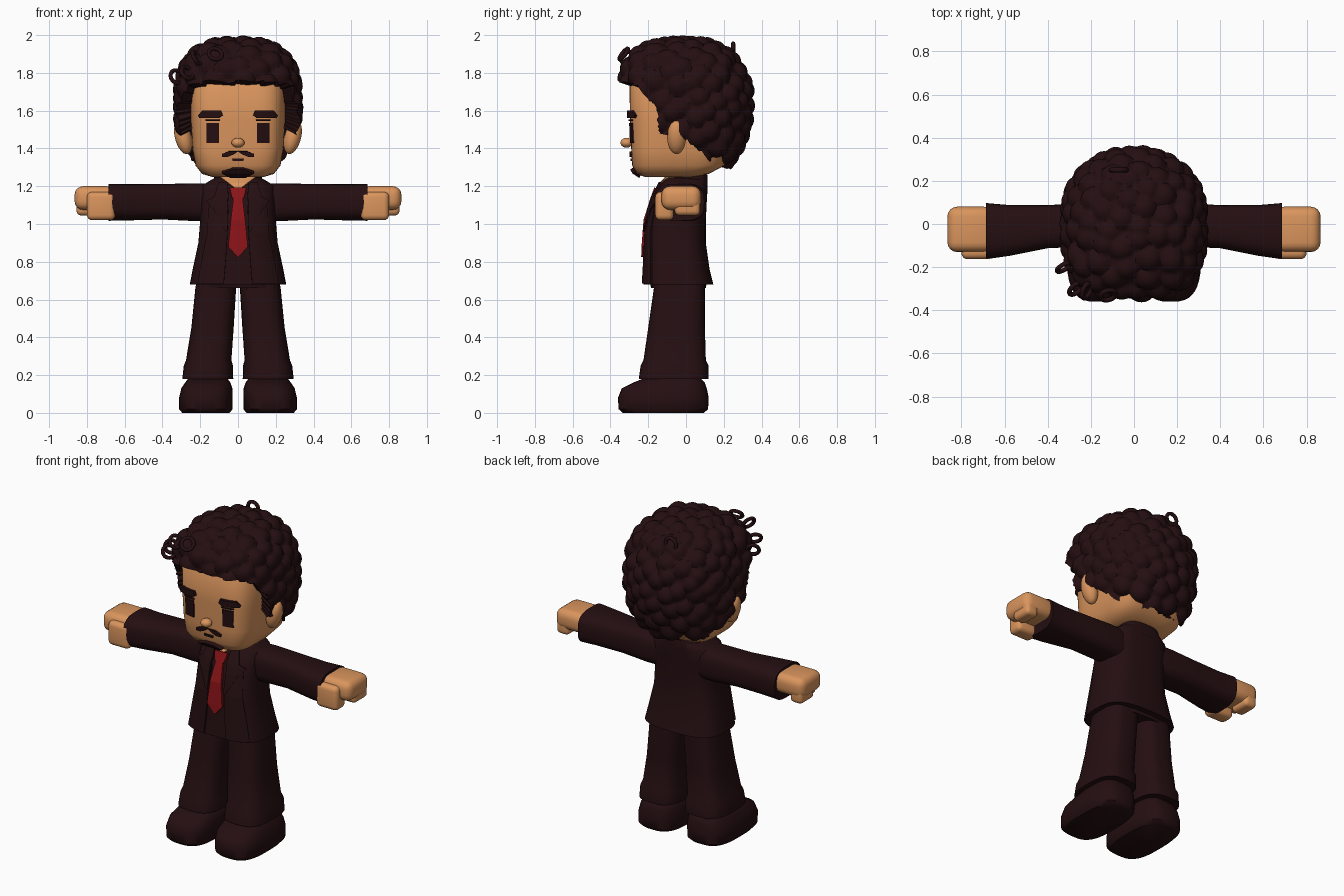
import bpy, bmesh, math, random
from mathutils import Vector, kdtree

if "Cube" in bpy.data.objects:
    bpy.data.objects.remove(bpy.data.objects["Cube"])


def material(name, rgb):
    mat = bpy.data.materials.new(name)
    mat.use_nodes = True
    mat.diffuse_color = (*rgb, 1)
    mat.node_tree.nodes["Principled BSDF"].inputs["Base Color"].default_value = (*rgb, 1)
    return mat


DARK = material("dark brown", (0.018, 0.0045, 0.0055))
SKIN = material("skin", (0.70, 0.30, 0.11))
RED = material("tie red", (0.26, 0.007, 0.009))


def finish(name, bm, mat, mirror=False, smooth=True):
    bmesh.ops.recalc_face_normals(bm, faces=bm.faces)
    mesh = bpy.data.meshes.new(name)
    bm.to_mesh(mesh)
    bm.free()
    mesh.materials.append(mat)
    obj = bpy.data.objects.new(name, mesh)
    bpy.context.collection.objects.link(obj)
    if smooth:
        bpy.ops.object.select_all(action="DESELECT")
        obj.select_set(True)
        bpy.context.view_layer.objects.active = obj
        bpy.ops.object.shade_smooth_by_angle(angle=math.radians(45))
    if mirror:
        obj.modifiers.new("Mirror", "MIRROR").use_mirror_merge = False
    return obj


def loft(name, sections, mat, n=3, along_x=False, mirror=False, count=40):
    """Rounded-box sections (t, centre u, centre v, radius u, radius v) joined in order."""
    bm = bmesh.new()
    rings = []
    for t, cu, cv, ru, rv in sections:
        ring = []
        for i in range(count):
            a = math.tau * i / count
            c, s = math.cos(a), math.sin(a)
            u = cu + ru * math.copysign(abs(c) ** (2 / n), c)
            v = cv + rv * math.copysign(abs(s) ** (2 / n), s)
            ring.append(bm.verts.new((t, u, v) if along_x else (u, v, t)))
        rings.append(ring)
    for lo, hi in zip(rings, rings[1:]):
        for i in range(count):
            j = (i + 1) % count
            bm.faces.new((lo[i], lo[j], hi[j], hi[i]))
    bm.faces.new(rings[0])
    bm.faces.new(rings[-1])
    return finish(name, bm, mat, mirror)


def interp(rows, t):
    """Linear blend of rows keyed by their first value."""
    if t <= rows[0][0]:
        return rows[0][1:]
    for a, b in zip(rows, rows[1:]):
        if t <= b[0]:
            f = (t - a[0]) / (b[0] - a[0])
            return [p + (q - p) * f for p, q in zip(a[1:], b[1:])]
    return rows[-1][1:]


def plate(name, rows, mat, body, n, lift, thick, mirror=False, cols=6):
    """Thin plate of rows (z, x start, x end) wrapped on the front of a lofted body."""
    bm = bmesh.new()
    grid = []
    for z, x0, x1 in rows:
        cx, cy, rx, ry = interp(body, z)
        line = []
        for i in range(cols + 1):
            x = x0 + (x1 - x0) * i / cols
            s = min(abs(x - cx) / rx, 1)
            line.append(bm.verts.new((x, cy - ry * (1 - s ** n) ** (1 / n) - lift, z)))
        grid.append(line)
    for lo, hi in zip(grid, grid[1:]):
        for i in range(cols):
            bm.faces.new((lo[i], lo[i + 1], hi[i + 1], hi[i]))
    obj = finish(name, bm, mat, smooth=False)
    mod = obj.modifiers.new("Thickness", "SOLIDIFY")
    mod.thickness, mod.offset = thick, 0
    if mirror:
        obj.modifiers.new("Mirror", "MIRROR").use_mirror_merge = False


def block(name, lo, hi, bevel, mat):
    """Mirrored box with rounded edges."""
    bm = bmesh.new()
    bmesh.ops.create_cube(bm, size=1)
    for v in bm.verts:
        v.co = [(a + b) / 2 + c * (b - a) for a, b, c in zip(lo, hi, v.co)]
    bmesh.ops.bevel(bm, geom=bm.edges[:], offset=bevel, segments=4, profile=0.5, affect="EDGES")
    finish(name, bm, mat, mirror=True)


def ball(name, centre, radii, mat, mirror=False, tilt=0):
    bm = bmesh.new()
    bmesh.ops.create_uvsphere(bm, u_segments=24, v_segments=14, radius=1)
    for v in bm.verts:
        x, y, z = (c * r for c, r in zip(v.co, radii))
        v.co = Vector(centre) + Vector((x + z * tilt, y, z))
    finish(name, bm, mat, mirror)


# Shoes, trousers and hips
loft("shoe", [(0, .17, -.12, .125, .215), (.02, .17, -.12, .142, .237), (.08, .17, -.12, .142, .24),
              (.13, .165, -.115, .135, .225), (.16, .16, -.09, .12, .19), (.2, .16, -.06, .09, .12)],
     DARK, mirror=True)
loft("trouser_leg", [(.18, .16, -.065, .135, .185), (.25, .157, -.06, .13, .18), (.28, .155, -.06, .12, .165),
                     (.45, .135, -.05, .112, .15), (.66, .118, -.035, .108, .135), (.74, .11, -.035, .1, .13)],
     DARK, mirror=True)
loft("hips", [(.66, 0, -.04, .21, .145), (.75, 0, -.04, .22, .16)], DARK)

# Jacket body, front panels, lapels and collar
torso = [(.68, 0, -.04, .255, .185), (.76, 0, -.047, .24, .172), (.9, 0, -.055, .21, .16),
         (1.02, 0, -.05, .2, .155), (1.12, 0, -.032, .2, .142), (1.2, 0, -.015, .195, .13),
         (1.235, 0, 0, .14, .115), (1.245, 0, 0, .12, .1)]
loft("jacket", torso, DARK)
plate("jacket_front_panel", [(.685, .075, .21), (.8, .065, .19), (.95, .055, .16), (1.1, .05, .15)],
      DARK, torso, 3, .003, .016, mirror=True)
plate("lapel", [(.96, .055, .065), (1.08, .055, .13), (1.12, .055, .165), (1.14, .05, .125), (1.22, .055, .1)],
      DARK, torso, 3, .012, .014, mirror=True)
loft("collar", [(1.19, 0, .015, .15, .1), (1.25, 0, .02, .125, .095), (1.27, 0, .025, .11, .085)], DARK)
plate("neck_opening", [(1.18, -.004, .004), (1.215, -.05, .05), (1.245, -.09, .09)], SKIN, torso, 3, .006, .009)
loft("neck", [(1.2, 0, -.03, .1, .085), (1.3, 0, -.03, .1, .085)], SKIN, n=2)
plate("tie", [(.825, -.003, .003), (.88, -.052, .052), (1.02, -.038, .038), (1.13, -.025, .025),
              (1.145, -.034, .034), (1.19, -.044, .044)], RED, torso, 3, .012, .016)

# Sleeves and hands
loft("sleeve", [(.12, -.005, 1.115, .09, .1), (.22, -.005, 1.115, .1, .1), (.4, -.012, 1.118, .1, .094),
                (.58, -.03, 1.115, .118, .096), (.685, -.033, 1.115, .13, .098)],
     DARK, along_x=True, mirror=True)
block("fist", (.65, -.13, 1.075), (.865, .08, 1.2), .045, SKIN)
block("thumb", (.65, -.163, 1.02), (.8, -.065, 1.17), .028, SKIN)
block("curled_fingers", (.77, -.06, 1.045), (.855, .075, 1.14), .025, SKIN)

# Head, ears and nose
head = [(1.25, 0, -.08, .14, .14), (1.265, 0, -.07, .19, .19), (1.31, 0, -.04, .225, .245),
        (1.4, 0, -.025, .242, .265), (1.55, 0, -.018, .25, .278), (1.75, 0, -.01, .25, .29),
        (1.85, 0, 0, .2, .22)]
loft("head", head, SKIN, n=4, count=64)
ball("ear", (.29, -.05, 1.46), (.045, .05, .09), SKIN, mirror=True, tilt=.2)
ball("nose", (0, -.315, 1.43), (.034, .032, .026), SKIN)

# Eyes, lashes, brows and beard
plate("eye", [(1.43, .1, .165), (1.535, .1, .165)], DARK, head, 4, .003, .009, mirror=True)
plate("lash", [(1.545, .095, .17), (1.552, .095, .17)], DARK, head, 4, .006, .009, mirror=True)
plate("brow", [(1.562, .1, .2), (1.575, .08, .205), (1.6, .09, .185)], DARK, head, 4, .006, .022, mirror=True)
plate("moustache", [(1.355, .055, .085), (1.37, .02, .085), (1.385, 0, .05)],
      DARK, head, 4, .005, .012, mirror=True)
plate("mouth", [(1.333, -.028, .028), (1.346, -.032, .032)], DARK, head, 4, .003, .009)
plate("goatee", [(1.255, -.04, .04), (1.275, -.085, .085), (1.295, -.03, .03)], DARK, head, 4, .008, .025)

# Curly hair: a rounded mass with round tufts, tucked into the head below the hairline
random.seed(4)
tufts = kdtree.KDTree(170)
for i in range(170):
    z = 1 - (2 * i + 1) / 170
    a = i * math.pi * (3 - math.sqrt(5))
    r = math.sqrt(1 - z * z)
    jitter = Vector([random.uniform(-.06, .06) for _ in range(3)])
    tufts.insert((Vector((r * math.cos(a), r * math.sin(a), z)) + jitter).normalized(), i)
tufts.balance()
hairline = [(-.4, 1.76), (-.27, 1.73), (-.19, 1.64), (-.16, 1.62), (-.15, 1.47), (-.09, 1.46),
            (-.07, 1.5), (0, 1.44), (.16, 1.3), (.4, 1.25)]
centre = Vector((0, 0, 1.65))
bm = bmesh.new()
bmesh.ops.create_icosphere(bm, subdivisions=6, radius=1)
for v in bm.verts:
    d = v.co.normalized()
    n = 2.6 - .5 * d.y
    radii = (.315, .335, .317 if d.z > 0 else .4)
    size = sum(abs(c / r) ** n for c, r in zip(d, radii)) ** (-1 / n)
    gap = tufts.find(d)[2]
    size *= 1 + .1 * max(0, 1 - (gap / .18) ** 2)
    p = centre + d * size
    if p.z < interp(hairline, p.y)[0]:
        p = centre + d * size * .6
    v.co = p
finish("hair", bm, DARK)

# Loose curls
for place, turn in [((-.07, .25, 1.92), (90, 0, 0)), ((-.325, -.2, 1.78), (70, 0, 30)),
                    ((-.22, -.31, 1.88), (20, 60, 0)), ((-.12, -.33, 1.9), (50, 20, 0)),
                    ((-.27, -.3, 1.8), (60, 0, 40))]:
    bpy.ops.mesh.primitive_torus_add(location=place, rotation=[math.radians(t) for t in turn],
                                     major_radius=.036, minor_radius=.011,
                                     major_segments=24, minor_segments=8)
    curl = bpy.context.object
    curl.name = "loose_curl"
    curl.data.materials.append(DARK)
    bpy.ops.object.shade_smooth()
